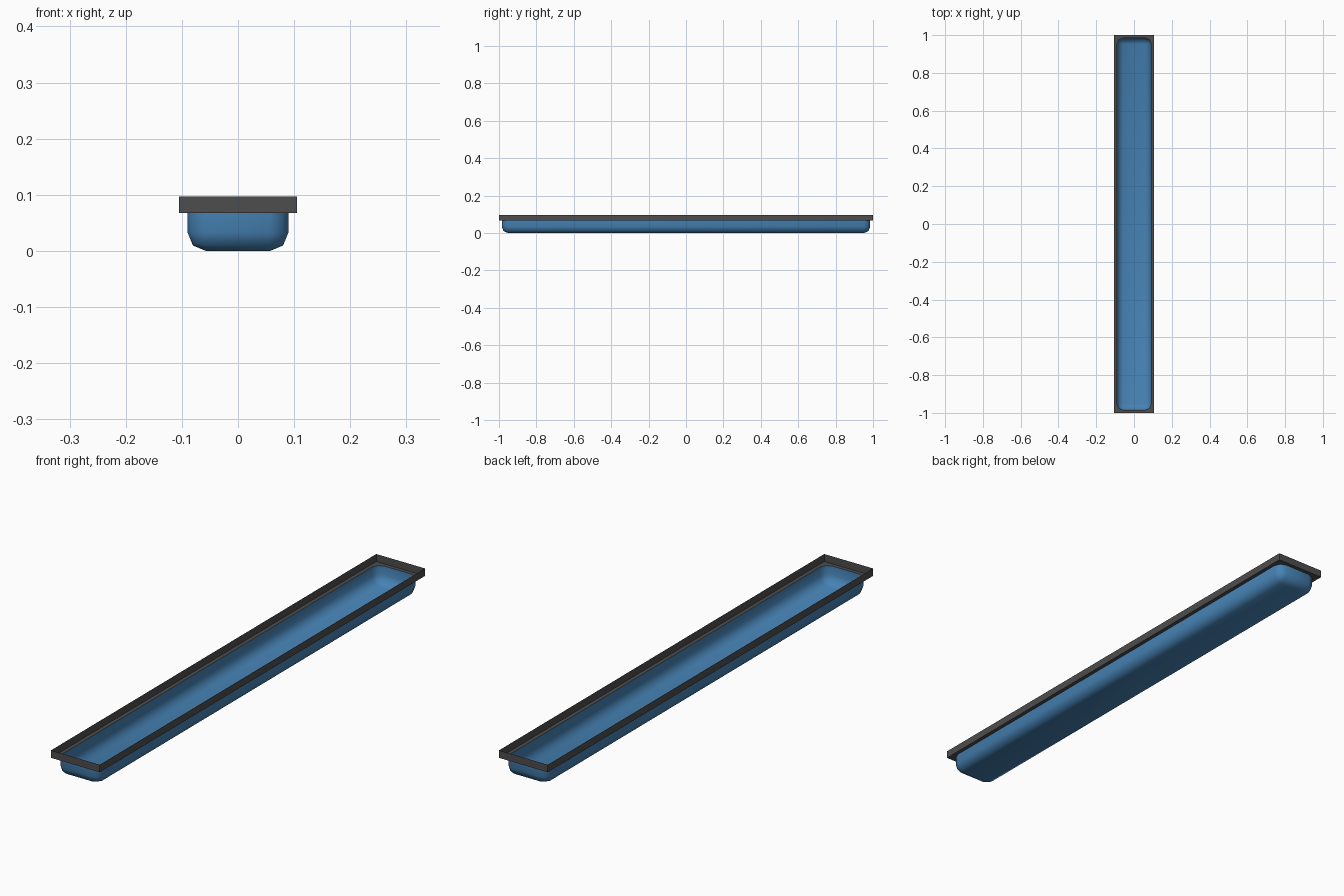
import bpy, bmesh

if "Cube" in bpy.data.objects:
    bpy.data.objects.remove(bpy.data.objects["Cube"])

HX, HY, R = 0.09, 0.985, 0.033      # tub half sizes and corner radius
OX, OY = 0.105, 1.0                 # rim half sizes
Z_LEDGE, Z_TOP = 0.068, 0.097


def material(name, rgb):
    m = bpy.data.materials.new(name)
    m.diffuse_color = (*rgb, 1)
    m.use_nodes = True
    m.node_tree.nodes["Principled BSDF"].inputs["Base Color"].default_value = m.diffuse_color
    return m


def finish(bm, name, mat):
    me = bpy.data.meshes.new(name)
    bm.to_mesh(me)
    bm.free()
    ob = bpy.data.objects.new(name, me)
    bpy.context.collection.objects.link(ob)
    me.materials.append(mat)
    return ob


blue = material("steel blue", (0.061, 0.223, 0.456))
grey = material("dark grey", (0.075, 0.075, 0.075))

# Tub: box with rounded bottom and upright edges, open at the top
bm = bmesh.new()
bmesh.ops.create_cube(bm, size=1)
for v in bm.verts:
    v.co = (v.co.x * 2 * HX, v.co.y * 2 * HY, (v.co.z + 0.5) * Z_LEDGE)
edges = [e for e in bm.edges if min(v.co.z for v in e.verts) < 0.001]
bmesh.ops.bevel(bm, geom=edges, offset=R, offset_type='OFFSET',
                segments=2, profile=0.5, affect='EDGES')
lid = [f for f in bm.faces if all(v.co.z > Z_LEDGE - 0.0001 for v in f.verts)]
bmesh.ops.delete(bm, geom=lid, context='FACES')
for f in bm.faces:
    f.smooth = True
finish(bm, "tub", blue)

# Rim: flat ledge around the rounded opening, with an upright thin wall
bm = bmesh.new()
k = R * (1 - 0.5 ** 0.5)
inner, outer = [], []
for sx, sy in ((1, 1), (-1, 1), (-1, -1), (1, -1)):
    arc = [((HX, HY - R), (OX, HY - R)),
           ((HX - k, HY - k), (OX, OY)),
           ((HX - R, HY), (HX - R, OY))]
    if sx * sy < 0:
        arc.reverse()
    for i, o in arc:
        inner.append(bm.verts.new((sx * i[0], sy * i[1], Z_LEDGE)))
        outer.append(bm.verts.new((sx * o[0], sy * o[1], Z_LEDGE)))
wall = [bm.verts.new((v.co.x, v.co.y, Z_TOP)) for v in outer]
n = len(inner)
for a, b in ((inner, outer), (outer, wall)):
    for i in range(n):
        j = (i + 1) % n
        bm.faces.new((a[i], b[i], b[j], a[j]))
bmesh.ops.recalc_face_normals(bm, faces=bm.faces)
finish(bm, "rim", grey)
